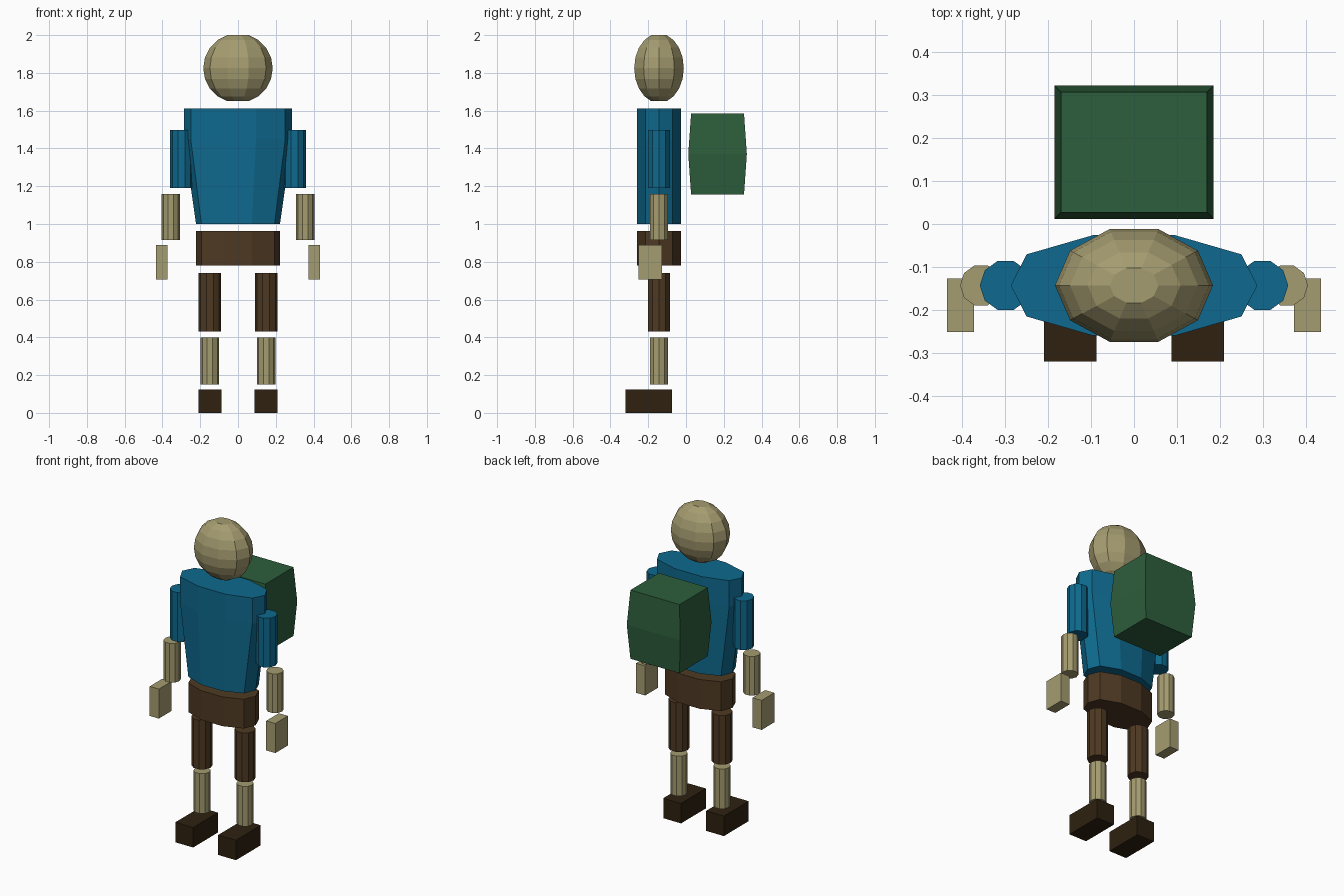
import bpy, bmesh
from math import cos, sin, pi

if "Cube" in bpy.data.objects:
    bpy.data.objects.remove(bpy.data.objects["Cube"])

BODY_Y = -0.143


def srgb(r, g, b):
    def lin(c):
        c /= 255
        return c / 12.92 if c < 0.04045 else ((c + 0.055) / 1.055) ** 2.4
    return (lin(r), lin(g), lin(b), 1)


def material(name, colour):
    m = bpy.data.materials.new(name)
    m.use_nodes = True
    m.diffuse_color = colour
    m.node_tree.nodes["Principled BSDF"].inputs["Base Color"].default_value = colour
    return m


skin = material("tan_skin", srgb(165, 156, 112))
shirt = material("blue_shirt", srgb(14, 105, 142))
shorts = material("brown_shorts", srgb(78, 57, 34))
boots = material("dark_boots", srgb(46, 33, 16))
pack = material("green_pack", srgb(45, 94, 60))


def loft(name, rings, mat):
    """Skin a stack of equal-length outlines and cap both ends."""
    bm = bmesh.new()
    loops = [[bm.verts.new(p) for p in ring] for ring in rings]
    n = len(loops[0])
    for a, b in zip(loops, loops[1:]):
        for i in range(n):
            j = (i + 1) % n
            bm.faces.new((a[i], a[j], b[j], b[i]))
    bm.faces.new(loops[0][::-1])
    bm.faces.new(loops[-1])
    bmesh.ops.recalc_face_normals(bm, faces=bm.faces)
    mesh = bpy.data.meshes.new(name)
    bm.to_mesh(mesh)
    bm.free()
    mesh.materials.append(mat)
    obj = bpy.data.objects.new(name, mesh)
    bpy.context.collection.objects.link(obj)
    return obj


def oval(x, y, z, rx, ry, n=10):
    return [(x + rx * cos(2 * pi * i / n), y + ry * sin(2 * pi * i / n), z)
            for i in range(n)]


def rect(x0, x1, y0, y1, z):
    return [(x0, y0, z), (x1, y0, z), (x1, y1, z), (x0, y1, z)]


def box(name, x0, x1, y0, y1, z0, z1, mat):
    return loft(name, [rect(x0, x1, y0, y1, z) for z in (z0, z1)], mat)


def limb(name, x, r, z0, z1, mat):
    return loft(name, [oval(x, BODY_Y, z, r, r) for z in (z0, z1)], mat)


def trunk_ring(half, z):
    """Ten-sided oval whose side points are pulled in."""
    ring = oval(0, BODY_Y, z, half * 1.077, 0.123)
    return [(max(-half, min(half, x)), y, z) for x, y, z in ring]


# Head: faceted ball with flattened poles
R = 0.184
loft("head", [oval(0, BODY_Y, 1.825 - R * cos(k * pi / 10),
                   R * sin(k * pi / 10), 0.138 * sin(k * pi / 10))
              for k in range(1, 10)], skin)

# Trunk
loft("torso", [trunk_ring(0.222, 1.0), trunk_ring(0.287, 1.45),
               trunk_ring(0.287, 1.612)], shirt)
loft("hips", [trunk_ring(0.222, 0.78), trunk_ring(0.222, 0.963)], shorts)

# Backpack: box bulging at mid height
loft("backpack", [rect(-0.185 + d, 0.185 - d, 0.012 + d, 0.322 - d, z)
                  for d, z in ((0.015, 1.155), (0, 1.37), (0.015, 1.585))], pack)

# Arms and legs
for side, s in (("left", 1), ("right", -1)):
    limb(side + "_upper_arm", s * 0.299, 0.06, 1.19, 1.498, shirt)
    limb(side + "_forearm", s * 0.356, 0.049, 0.915, 1.16, skin)
    box(side + "_hand", *sorted((s * 0.372, s * 0.435)), -0.252, -0.127,
        0.705, 0.89, skin)
    limb(side + "_thigh", s * 0.149, 0.06, 0.432, 0.74, shorts)
    limb(side + "_shin", s * 0.149, 0.049, 0.15, 0.4, skin)
    box(side + "_boot", *sorted((s * 0.087, s * 0.21)), -0.32, -0.075,
        0, 0.125, boots)
